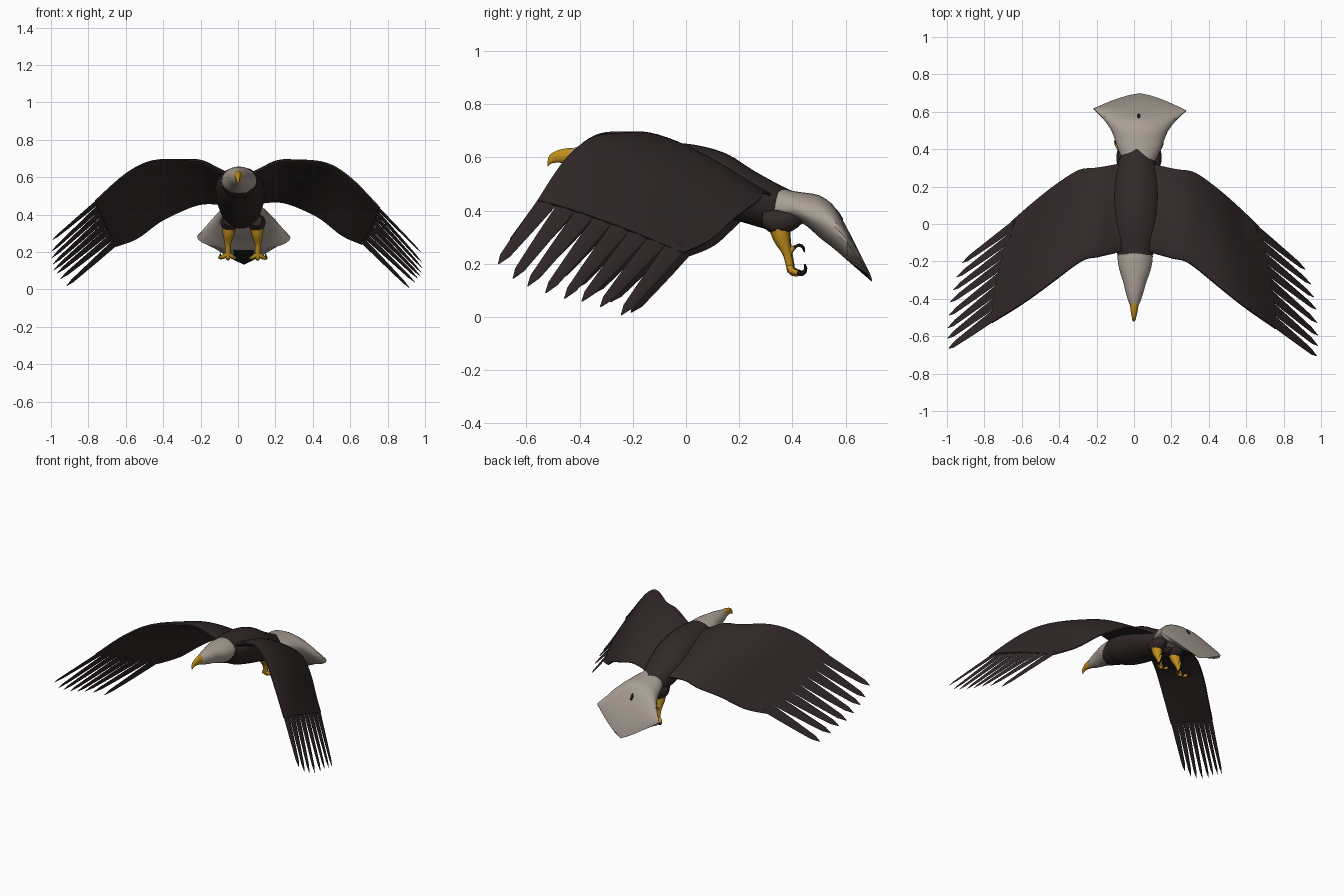
import bpy, bmesh, math
from mathutils import Vector, Matrix

if "Cube" in bpy.data.objects:
    bpy.data.objects.remove(bpy.data.objects["Cube"])

def mat(name, r, g, b):
    m = bpy.data.materials.new(name)
    m.diffuse_color = (r, g, b, 1)
    m.use_nodes = True
    m.node_tree.nodes["Principled BSDF"].inputs["Base Color"].default_value = m.diffuse_color
    return m

BROWN = mat("dark brown plumage", .031, .021, .021)
WHITE = mat("off white plumage", .40, .35, .30)
YELLOW = mat("ochre yellow", .52, .27, .012)
BLACK = mat("claw black", .012, .010, .010)

# the whole bird is very slightly yawed and rolled
POSE = Matrix.Translation((.004, 0, 0)) @ Matrix.Rotation(-.02, 4, 'Z') @ Matrix.Rotation(.01, 4, 'Y')

def finish(ob, mats, mirror=False, angle=40, shift=0):
    ob.data.materials.clear()
    for m in mats:
        ob.data.materials.append(m)
    bpy.ops.object.select_all(action='DESELECT')
    ob.select_set(True)
    bpy.context.view_layer.objects.active = ob
    bpy.ops.object.shade_smooth_by_angle(angle=math.radians(angle))
    if mirror:
        ob.modifiers.new("mirror", 'MIRROR').use_mirror_merge = False
    ob.matrix_world = POSE @ Matrix.Translation((shift, 0, 0))
    return ob

def add_loft(bm, rings):
    rows = [[bm.verts.new(p) for p in r] for r in rings]
    n = len(rows[0])
    for a, b in zip(rows, rows[1:]):
        for i in range(n):
            j = (i + 1) % n
            bm.faces.new((a[i], a[j], b[j], b[i]))
    bm.faces.new(rows[0])
    bm.faces.new(rows[-1])

def loft(name, sets, mats, mirror=False, angle=40, shift=0):
    bm = bmesh.new()
    for rings in sets:
        add_loft(bm, rings)
    bmesh.ops.recalc_face_normals(bm, faces=bm.faces)
    me = bpy.data.meshes.new(name)
    bm.to_mesh(me)
    bm.free()
    ob = bpy.data.objects.new(name, me)
    bpy.context.collection.objects.link(ob)
    return finish(ob, mats, mirror, angle, shift)

def spline(pts, n):
    """Catmull-Rom through tuples of any length."""
    out = []
    for k in range(len(pts) - 1):
        p0, p1, p2, p3 = (pts[min(max(k + d, 0), len(pts) - 1)] for d in (-1, 0, 1, 2))
        for s in range(n):
            t = s / n
            out.append(tuple(.5 * (2*b + (c - a)*t + (2*a - 5*b + 4*c - d)*t*t + (3*b - a - 3*c + d)*t**3)
                             for a, b, c, d in zip(p0, p1, p2, p3)))
    return out + [tuple(pts[-1])]

def ring(y, hw, edge, top, bot, bow=0, n=28):
    """Cross-section across x: half width, edge / top / bottom heights, rearward bow."""
    pts = []
    for i in range(n):
        a = 2 * math.pi * i / n
        c, s = math.cos(a), math.sin(a)
        if bow:                                   # straight-sided pointed rim
            s = math.copysign(1 - abs(c) ** 1.15, s)
        z = edge + ((top - edge) * s if s > 0 else (edge - bot) * s)
        pts.append((hw * c, y + bow * (1 - abs(c) ** 1.4), z))
    return pts

def tube(name, paths, material):
    """Tapered tubes: paths of (x, y, z, radius)."""
    cu = bpy.data.curves.new(name, 'CURVE')
    cu.dimensions = '3D'
    cu.bevel_depth = 1
    cu.bevel_resolution = 2
    cu.use_fill_caps = True
    for path in paths:
        pts = spline(path, 4)
        sp = cu.splines.new('POLY')
        sp.points.add(len(pts) - 1)
        for p, (x, y, z, r) in zip(sp.points, pts):
            p.co = (x, y, z, 1)
            p.radius = r
    ob = bpy.data.objects.new(name, cu)
    bpy.context.collection.objects.link(ob)
    bpy.ops.object.select_all(action='DESELECT')
    ob.select_set(True)
    bpy.context.view_layer.objects.active = ob
    bpy.ops.object.convert(target='MESH')
    return finish(bpy.context.object, [material], True, 50, .012)

# body: brown torso from shoulders to rump
body = [(-.165, .095, .58, .654, .485), (-.08, .118, .56, .655, .44), (.03, .13, .54, .648, .405),
        (.15, .13, .50, .615, .375), (.25, .118, .46, .553, .345), (.33, .10, .42, .508, .325),
        (.375, .075, .42, .485, .34), (.40, .03, .44, .474, .40)]
loft("body", [[ring(*s) for s in spline(body, 3)]], [BROWN])

# head and neck, brown throat below a slanted line
head = [(-.14, .090, .58, .652, .49), (-.18, .094, .58, .656, .488), (-.24, .085, .59, .656, .51),
        (-.31, .062, .60, .652, .535), (-.37, .046, .60, .646, .55), (-.42, .030, .602, .636, .565),
        (-.445, .016, .607, .628, .585)]
head_ob = loft("head", [[ring(*s, n=36) for s in spline(head, 5)]], [WHITE, BROWN])
for f in head_ob.data.polygons:
    if f.center.y > -.19 - (.58 - f.center.z) * .9:
        f.material_index = 1

# hooked beak
beak = [(-.405, .024, .603, .636, .566), (-.44, .022, .606, .635, .572), (-.475, .017, .605, .629, .580),
        (-.502, .011, .597, .617, .578), (-.516, .008, .586, .602, .570), (-.521, .002, .572, .580, .564)]
loft("beak", [[ring(*s, n=16) for s in spline(beak, 3)]], [YELLOW])

# tail: thick fan with a folded rear edge
tail = [(.335, .085, .41, .49, .35), (.40, .115, .41, .474, .36), (.45, .132, .39, .467, .345),
        (.50, .152, .37, .458, .30), (.55, .188, .335, .425, .262), (.585, .222, .305, .372, .232),
        (.61, .25, .28, .325, .21)]
rings = [ring(*s) for s in spline(tail, 2)] + [ring(.612, .25, .279, .142, .132, .088)]
tail_ob = loft("tail", [rings], [WHITE, BLACK], angle=30, shift=.012)
for f in tail_ob.data.polygons:      # dark patch under the tip
    if f.center.y > .63 and f.normal.z < 0 and abs(f.center.x) < .03 and f.normal.y < 0:
        f.material_index = 1

# small dark gland spot on top of the tail
loft("tail_spot", [[[(.01 * math.cos(a), .578 + .013 * math.sin(a), h - .0195 * math.sin(a))
                     for a in (k * math.pi / 5 for k in range(10))] for h in (.380, .389)]], [BLACK], shift=.006)

# wings: leading edge xyz, trailing edge xyz, thickness, camber
stations = [(.05, -.14, .61, .05, .33, .45, .040, .010), (.12, -.16, .645, .14, .31, .462, .040, .012),
            (.20, -.18, .683, .22, .295, .46, .040, .020),
            (.29, -.205, .69, .31, .28, .43, .038, .022), (.46, -.335, .682, .43, .20, .37, .030, .022),
            (.60, -.44, .607, .55, .10, .28, .022, .020), (.76, -.545, .455, .66, 0, .235, .009, .014)]
span = spline(stations, 5)

def wing_point(k, c, side=0):
    s = span[k]
    a, b = span[max(k - 1, 0)], span[min(k + 1, len(span) - 1)]
    lead, trail = Vector(s[:3]), Vector(s[3:6])
    along = Vector(b[:3]) + Vector(b[3:6]) - Vector(a[:3]) - Vector(a[3:6])
    n = along.cross(trail - lead).normalized()
    thick = s[6] * 1.25 * math.sqrt(c) * (1 - c) + .004
    return lead.lerp(trail, c) + n * (s[7] * math.sin(math.pi * c ** .8) + side * thick)

def both_sides(sets):
    """Left and right copies; the two wings are pitched slightly differently."""
    return [[[(m * p[0], p[1], p[2] + .06 * m * p[0] * (p[1] + .3)) for p in r] for r in rings]
            for rings in sets for m in (1, -1)]

cs = [(i / 12) ** 1.5 for i in range(13)]
loft("wings", both_sides([[[wing_point(k, c, 1) for c in reversed(cs)] + [wing_point(k, c, -1) for c in cs]
                           for k in range(len(span))]]), [BROWN])

# primary feathers: eight tapered blades per wing
tips = [(.985, -.685, .232), (.99, -.63, .174), (.99, -.575, .142), (.985, -.508, .112),
        (.98, -.437, .087), (.965, -.372, .072), (.948, -.303, .047), (.918, -.225, .012)]
blades = []
for i, tip in enumerate(tips):
    last = len(span) - 1
    a, b = wing_point(last, i / 8), wing_point(last, (i + 1) / 8)
    root, half, tip = (a + b) / 2, (b - a) / 2, Vector(tip)
    n = (tip - root).cross(half).normalized()
    rows = []
    for t, w, h in ((-.08, 1, .006), (0, 1, .006), (.3, .86, .006), (.6, .68, .005), (.87, .50, .004), (1, .06, .001)):
        p = root.lerp(tip, t)
        rows.append([p - half * w, p + n * h, p + half * w, p - n * h])
    blades.append(rows)
loft("primary_feathers", both_sides(blades), [BROWN])

# feathered thighs
thigh = [(.29, .03, .37, .40, .34), (.325, .046, .36, .405, .315), (.37, .048, .36, .405, .312),
         (.41, .038, .37, .40, .33), (.44, .012, .37, .385, .355)]
loft("thighs", [[[(x + .072, y, z) for x, y, z in ring(*s, n=16)] for s in spline(thigh, 3)]],
     [BROWN], True, shift=.012)

# legs, toes and claws
X = .08
tube("legs", [[(X - .006, .352, .335, .038), (X - .004, .362, .295, .032), (X, .380, .245, .018),
               (X, .390, .205, .015), (X, .396, .17, .014)]], YELLOW)
toes, claws = [], []
for dx, dz in ((-.038, .006), (0, 0), (.042, .006)):
    toes.append([(X, .392, .19, .013), (X + dx * .6, .402, .168 + dz, .012), (X + dx, .425, .162 + dz, .009)])
    claws.append([(X + dx, .422, .162 + dz, .007), (X + dx * 1.1, .440, .162 + dz, .006),
                  (X + dx, .450, .176 + dz, .004), (X + dx, .446, .192 + dz, .001)])
toes.append([(X, .383, .225, .012), (X, .394, .25, .010), (X, .408, .262, .008)])
claws.append([(X, .405, .26, .006), (X, .424, .270, .005), (X, .440, .262, .004), (X, .446, .244, .001)])
tube("toes", toes, YELLOW)
tube("claws", claws, BLACK)
